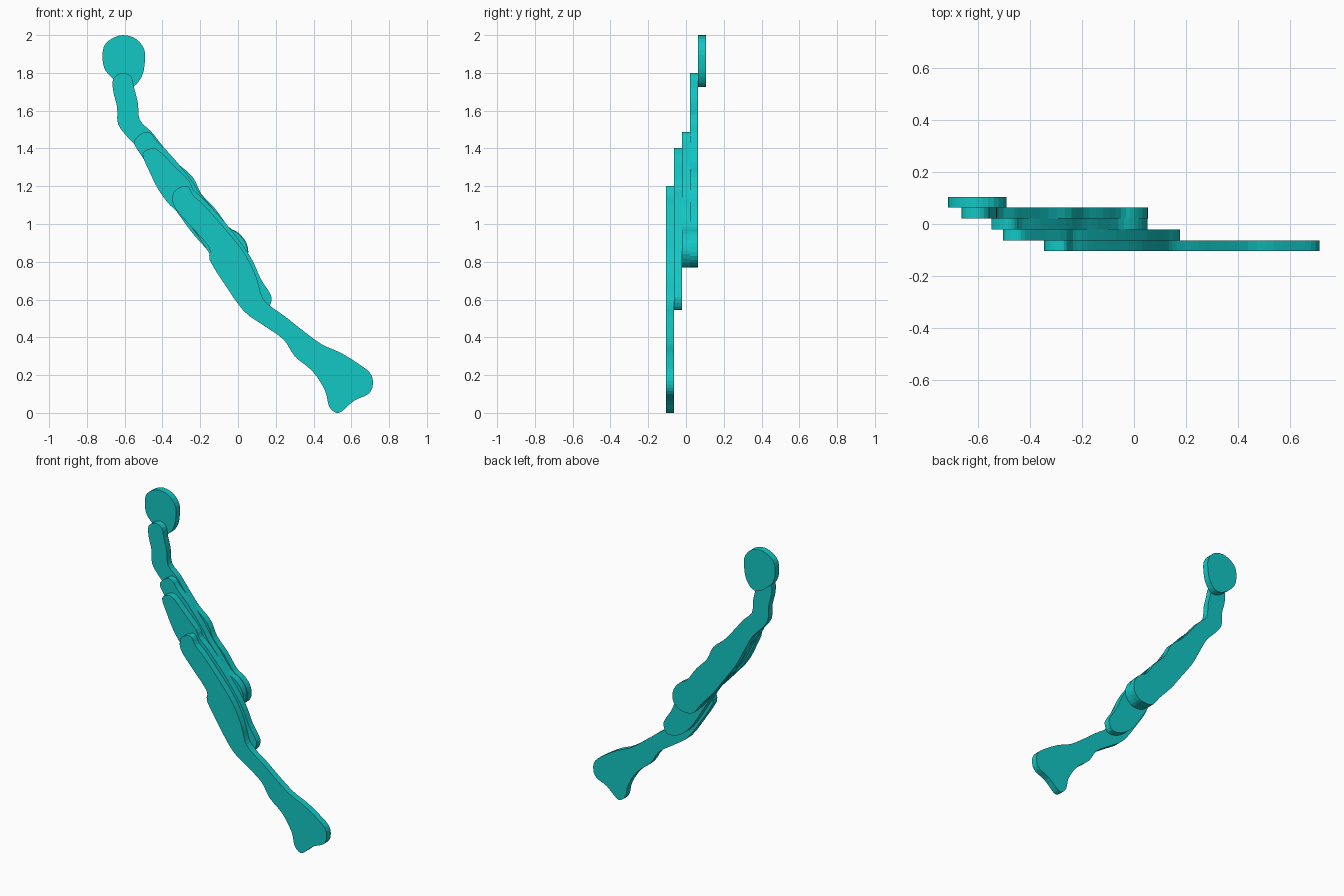
import bpy, bmesh
from mathutils import Vector

cube = bpy.data.objects.get("Cube")
if cube:
    bpy.data.objects.remove(cube, do_unlink=True)

# Single turquoise material
mat = bpy.data.materials.new("turquoise")
mat.use_nodes = True
colour = (0.006, 0.57, 0.55, 1.0)
mat.diffuse_color = colour
mat.node_tree.nodes["Principled BSDF"].inputs["Base Color"].default_value = colour

THICK = 0.042  # every layer has the same thickness
STEPS = 3      # curve samples between outline points


def smooth_outline(points):
    """Closed rounded outline through the given (x, z) points."""
    pts = [Vector(p) for p in points]
    n, out = len(pts), []
    for i in range(n):
        a, b, c, d = (pts[(i + k) % n] for k in (-1, 0, 1, 2))
        for s in range(STEPS):
            t = s / STEPS
            out.append(0.5 * (2 * b + (c - a) * t + (2 * a - 5 * b + 4 * c - d) * t * t
                              + (3 * b - a - 3 * c + d) * t ** 3))
    return out


def layer(name, index, points):
    """Flat plate cut from an outline; index 0 is the foremost layer."""
    y = -2.5 * THICK + index * THICK
    bm = bmesh.new()
    face = bm.faces.new([bm.verts.new((p.x, y, p.y)) for p in smooth_outline(points)])
    ext = bmesh.ops.extrude_face_region(bm, geom=[face], use_keep_orig=True)
    moved = [g for g in ext["geom"] if isinstance(g, bmesh.types.BMVert)]
    bmesh.ops.translate(bm, verts=moved, vec=(0, THICK, 0))
    bmesh.ops.recalc_face_normals(bm, faces=bm.faces)
    mesh = bpy.data.meshes.new(name)
    bm.to_mesh(mesh)
    bm.free()
    mesh.materials.append(mat)
    obj = bpy.data.objects.new(name, mesh)
    bpy.context.collection.objects.link(obj)
    return obj


# Long front strip that flares into a two-pointed end
layer("front_flared_strip", 0, [
    (-.29, 1.20), (-.34, 1.17), (-.342, 1.10), (-.28, 1.02), (-.155, .88), (-.15, .81),
    (-.07, .68), (.03, .54), (.125, .47), (.24, .39), (.30, .30), (.395, .22),
    (.46, .12), (.48, .04), (.51, .005), (.545, .005), (.615, .065), (.69, .10),
    (.714, .15), (.70, .21), (.63, .265), (.54, .32), (.44, .365), (.325, .45),
    (.25, .51), (.165, .57), (.125, .62), (.10, .71), (.06, .80), (.01, .88),
    (-.09, 1.0), (-.18, 1.10), (-.235, 1.15), (-.26, 1.195)])

# Strip behind it, with a rounded lower tip
layer("second_strip", 1, [
    (-.46, 1.40), (-.505, 1.37), (-.47, 1.28), (-.42, 1.18), (-.36, 1.10), (-.29, 1.04),
    (-.22, .95), (-.13, .81), (-.03, .65), (.04, .58), (.10, .55), (.155, .55),
    (.178, .60), (.165, .64), (.12, .71), (.08, .80), (.03, .88), (-.07, 1.01),
    (-.18, 1.13), (-.235, 1.18), (-.26, 1.23), (-.34, 1.31), (-.42, 1.39)])

# Middle strip ending in a round pad
layer("middle_strip", 2, [
    (-.50, 1.485), (-.55, 1.44), (-.53, 1.39), (-.47, 1.30), (-.41, 1.18), (-.34, 1.09),
    (-.26, 1.0), (-.17, .88), (-.10, .79), (-.05, .77), (.01, .78), (.05, .84),
    (.04, .90), (.0, .95), (-.06, .99), (-.14, 1.09), (-.20, 1.16), (-.26, 1.25),
    (-.36, 1.37), (-.43, 1.44), (-.46, 1.48)])

# Bent strip carrying the disc at the top and a pad at the bottom
layer("bent_strip", 3, [
    (-.61, 1.80), (-.66, 1.77), (-.66, 1.70), (-.64, 1.62), (-.635, 1.53), (-.585, 1.46),
    (-.52, 1.39), (-.46, 1.28), (-.40, 1.17), (-.32, 1.06), (-.24, .95), (-.15, .85),
    (-.10, .785), (-.05, .77), (.01, .78), (.052, .83), (.045, .90), (.0, .955),
    (-.05, .985), (-.12, 1.08), (-.195, 1.16), (-.24, 1.25), (-.33, 1.33), (-.42, 1.44),
    (-.46, 1.49), (-.52, 1.55), (-.53, 1.64), (-.55, 1.72), (-.565, 1.78)])

# Oval disc at the back
layer("back_disc", 4, [
    (-.61, 2.0), (-.67, 1.98), (-.71, 1.94), (-.717, 1.87), (-.70, 1.81), (-.65, 1.76),
    (-.60, 1.73), (-.55, 1.73), (-.51, 1.78), (-.495, 1.84), (-.495, 1.92), (-.54, 1.98)])
